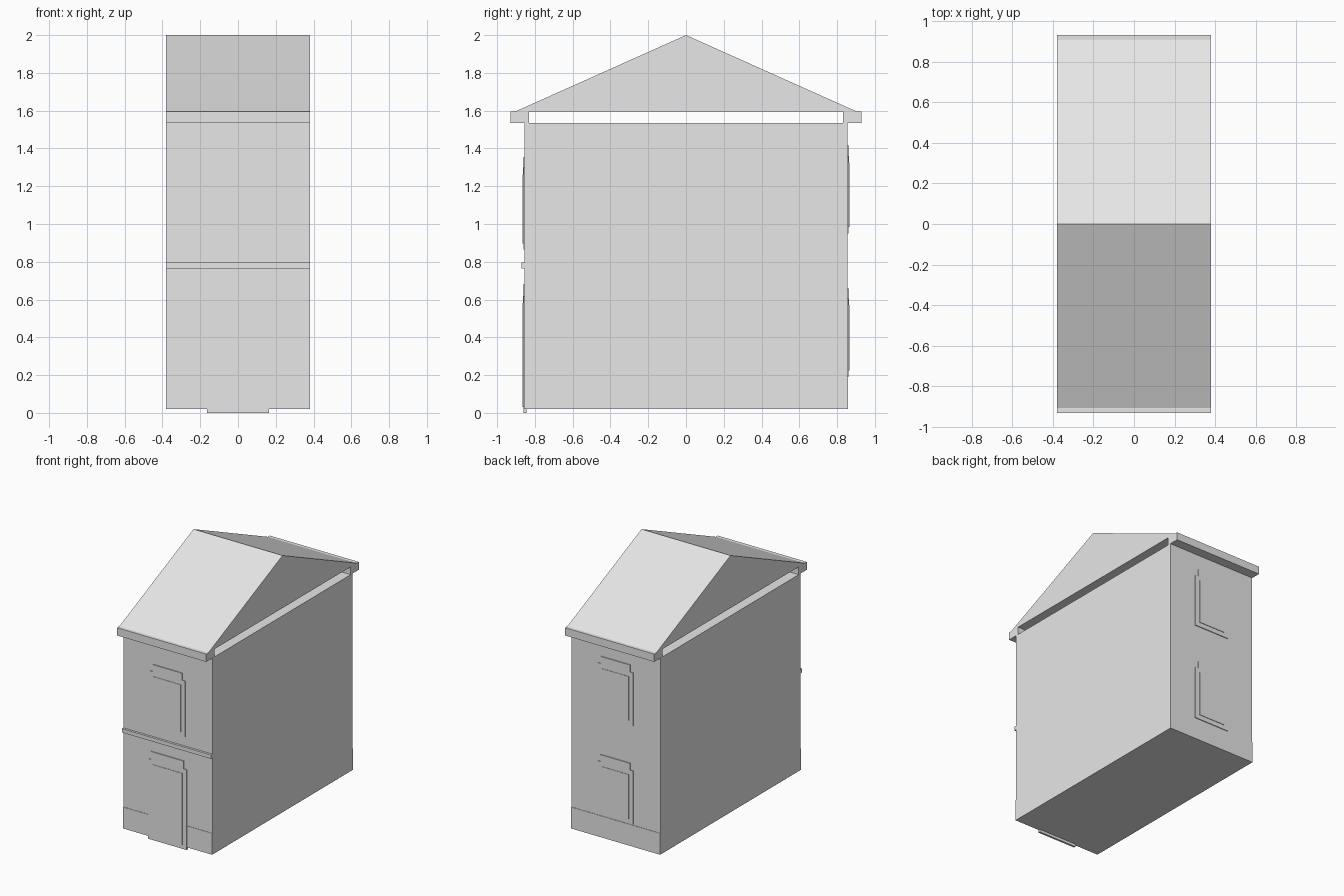
import bpy, bmesh

if "Cube" in bpy.data.objects:
    bpy.data.objects.remove(bpy.data.objects["Cube"])

grey = bpy.data.materials.new("light_grey")
grey.diffuse_color = (0.8, 0.8, 0.8, 1)
grey.use_nodes = True
grey.node_tree.nodes["Principled BSDF"].inputs["Base Color"].default_value = grey.diffuse_color

W = 0.38   # half width
D = 0.855  # half depth of the walls


def prism(name, pts, x0, x1):
    """Extrude a (y, z) outline along x."""
    bm = bmesh.new()
    f = bm.faces.new([bm.verts.new((x0, y, z)) for y, z in pts])
    r = bmesh.ops.extrude_face_region(bm, geom=[f])
    verts = [v for v in r["geom"] if isinstance(v, bmesh.types.BMVert)]
    bmesh.ops.translate(bm, verts=verts, vec=(x1 - x0, 0, 0))
    bmesh.ops.recalc_face_normals(bm, faces=bm.faces[:])
    me = bpy.data.meshes.new(name)
    bm.to_mesh(me)
    bm.free()
    me.materials.append(grey)
    ob = bpy.data.objects.new(name, me)
    bpy.context.collection.objects.link(ob)
    return ob


def box(name, hw, y0, y1, z0, z1):
    return prism(name, [(y0, z0), (y1, z0), (y1, z1), (y0, z1)], -hw, hw)


def opening(name, side, hw, z0, z1, inset, top):
    """Stacked plates: surround, raised panel and narrow crown above."""
    back = side * (D - 0.01)
    box(name + "_surround", hw, back, side * 0.861, z0, z1 + 0.035)
    box(name + "_panel", hw - 0.035, back, side * 0.865, z0 + inset, z1)
    box(name + "_crown", hw - 0.025, back, side * 0.862, z1, top)


# Walls
box("walls", W, -D, D, 0.02, 1.535)

# Plinth strips and eaves, front and back
for side, label in ((-1, "front"), (1, "back")):
    box(label + "_plinth", W, side * (D - 0.01), side * 0.858, 0.02, 0.185)
    box(label + "_eave", W, side * 0.83, side * 0.93, 1.535, 1.595)

# Gabled roof, with an open gap above the walls
prism("roof", [(-0.905, 1.595), (0.905, 1.595), (0, 2.0)], -W, W)

# Band between the floors on the front
box("floor_band", W, -0.872, -D + 0.01, 0.765, 0.795)

# Door and windows
opening("front_door", -1, 0.165, 0.0, 0.583, 0.03, 0.679)
opening("front_window", -1, 0.15, 0.865, 1.263, 0.033, 1.353)
opening("back_upper_window", 1, 0.15, 0.95, 1.326, 0.035, 1.416)
opening("back_lower_window", 1, 0.15, 0.19, 0.57, 0.035, 0.658)
